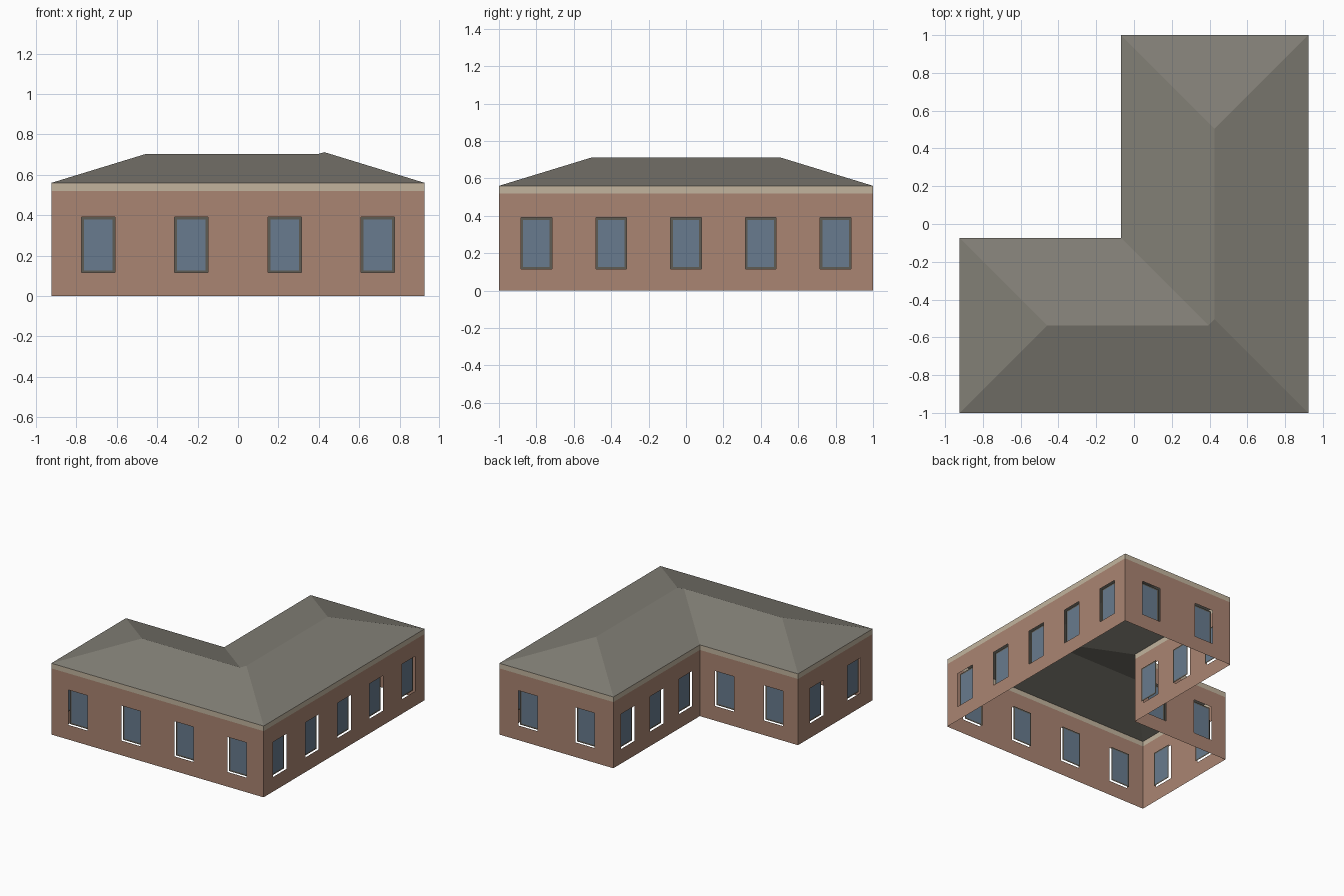
import bpy
import bmesh
from mathutils import Vector

cube = bpy.data.objects.get("Cube")
if cube:
    bpy.data.objects.remove(cube, do_unlink=True)


def material(name, rgb):
    linear = [((c / 255 + 0.055) / 1.055) ** 2.4 for c in rgb] + [1]
    mat = bpy.data.materials.new(name)
    mat.use_nodes = True
    mat.diffuse_color = linear
    mat.node_tree.nodes["Principled BSDF"].inputs["Base Color"].default_value = linear
    return mat


brick = material("brick", (170, 133, 114))
stone = material("pale stone", (194, 180, 158))
slate = material("roof grey", (129, 126, 117))
glass = material("blue glass", (104, 123, 142))
trim = material("dark frame", (95, 92, 83))

# Main dimensions
EAST, NORTH = 0.923, 1.0
NOTCH_X, NOTCH_Y = -0.069, -0.073
BAND_Z, EAVE_Z, SLOPE = 0.52, 0.56, 0.306
SILL, HEAD, WINDOW_W = 0.115, 0.39, 0.165
RECESS, FRAME_W = 0.02, 0.012


def make_object(name, bm, mats):
    bmesh.ops.remove_doubles(bm, verts=bm.verts, dist=0.0005)
    mesh = bpy.data.meshes.new(name)
    bm.to_mesh(mesh)
    bm.free()
    for mat in mats:
        mesh.materials.append(mat)
    obj = bpy.data.objects.new(name, mesh)
    bpy.context.collection.objects.link(obj)
    return obj


def add_face(bm, points, index=0):
    face = bm.faces.new([bm.verts.new(p) for p in points])
    face.material_index = index


def wall_rect(bm, place, a0, a1, z0, z1, index=0):
    add_face(bm, [place(a0, z0), place(a1, z0), place(a1, z1), place(a0, z1)], index)


def build_wall(name, start, end, count):
    start, end = Vector((*start, 0)), Vector((*end, 0))
    length = (end - start).length
    along = (end - start).normalized()
    inward = Vector((-along.y, along.x, 0))

    def outer(a, z):
        return start + along * a + Vector((0, 0, z))

    def inner(a, z):
        return outer(a, z) + inward * RECESS

    centres = [(i + 0.5) * length / count for i in range(count)]
    cuts = [0] + [c + s * WINDOW_W / 2 for c in centres for s in (-1, 1)] + [length]
    levels = [0, SILL, HEAD, BAND_Z, EAVE_Z]

    # Wall sheet with open window cells and a stone band along the top
    bm = bmesh.new()
    for col, (a0, a1) in enumerate(zip(cuts, cuts[1:])):
        for row, (z0, z1) in enumerate(zip(levels, levels[1:])):
            if not (row == 1 and col % 2):
                wall_rect(bm, outer, a0, a1, z0, z1, int(z0 >= BAND_Z))
    make_object(name + "_wall", bm, [brick, stone])

    # Recessed panes, each with a narrow frame
    bm = bmesh.new()
    for c in centres:
        a0, a1 = c - WINDOW_W / 2, c + WINDOW_W / 2
        b0, b1 = a0 + FRAME_W, a1 - FRAME_W
        y0, y1 = SILL + FRAME_W, HEAD - FRAME_W
        wall_rect(bm, inner, b0, b1, y0, y1, 0)
        wall_rect(bm, inner, a0, b0, SILL, HEAD, 1)
        wall_rect(bm, inner, b1, a1, SILL, HEAD, 1)
        wall_rect(bm, inner, b0, b1, SILL, y0, 1)
        wall_rect(bm, inner, b0, b1, y1, HEAD, 1)
    make_object(name + "_windows", bm, [glass, trim])


# Walls round the L-shaped plan, counter-clockwise
se, ne = (EAST, -NORTH), (EAST, NORTH)
nw, notch = (NOTCH_X, NORTH), (NOTCH_X, NOTCH_Y)
wn, sw = (-EAST, NOTCH_Y), (-EAST, -NORTH)
for name, start, end, count in (
    ("front", sw, se, 4),
    ("left_side", se, ne, 5),
    ("back", ne, nw, 2),
    ("courtyard_side", nw, notch, 3),
    ("courtyard_back", notch, wn, 2),
    ("right_side", wn, sw, 2),
):
    build_wall(name, start, end, count)

# Hipped roof: two ridges joined by a hip and a valley
long_half = (EAST - NOTCH_X) / 2
short_half = (NOTCH_Y + NORTH) / 2


def eave(p):
    return Vector((*p, EAVE_Z))


def ridge(x, y, half):
    return Vector((x, y, EAVE_Z + half * SLOPE))


ridge_n = ridge(EAST - long_half, NORTH - long_half, long_half)
ridge_s = ridge(EAST - long_half, long_half - NORTH, long_half)
ridge_w = ridge(short_half - EAST, short_half - NORTH, short_half)
join = ridge(NOTCH_X + short_half, short_half - NORTH, short_half)

bm = bmesh.new()
for corners, tops in (
    ((se, ne), (ridge_n, ridge_s)),
    ((ne, nw), (ridge_n,)),
    ((nw, notch), (join, ridge_s, ridge_n)),
    ((notch, wn), (ridge_w, join)),
    ((wn, sw), (ridge_w,)),
    ((sw, se), (ridge_s, join, ridge_w)),
):
    add_face(bm, [eave(c) for c in corners] + list(tops))
make_object("roof", bm, [slate])
